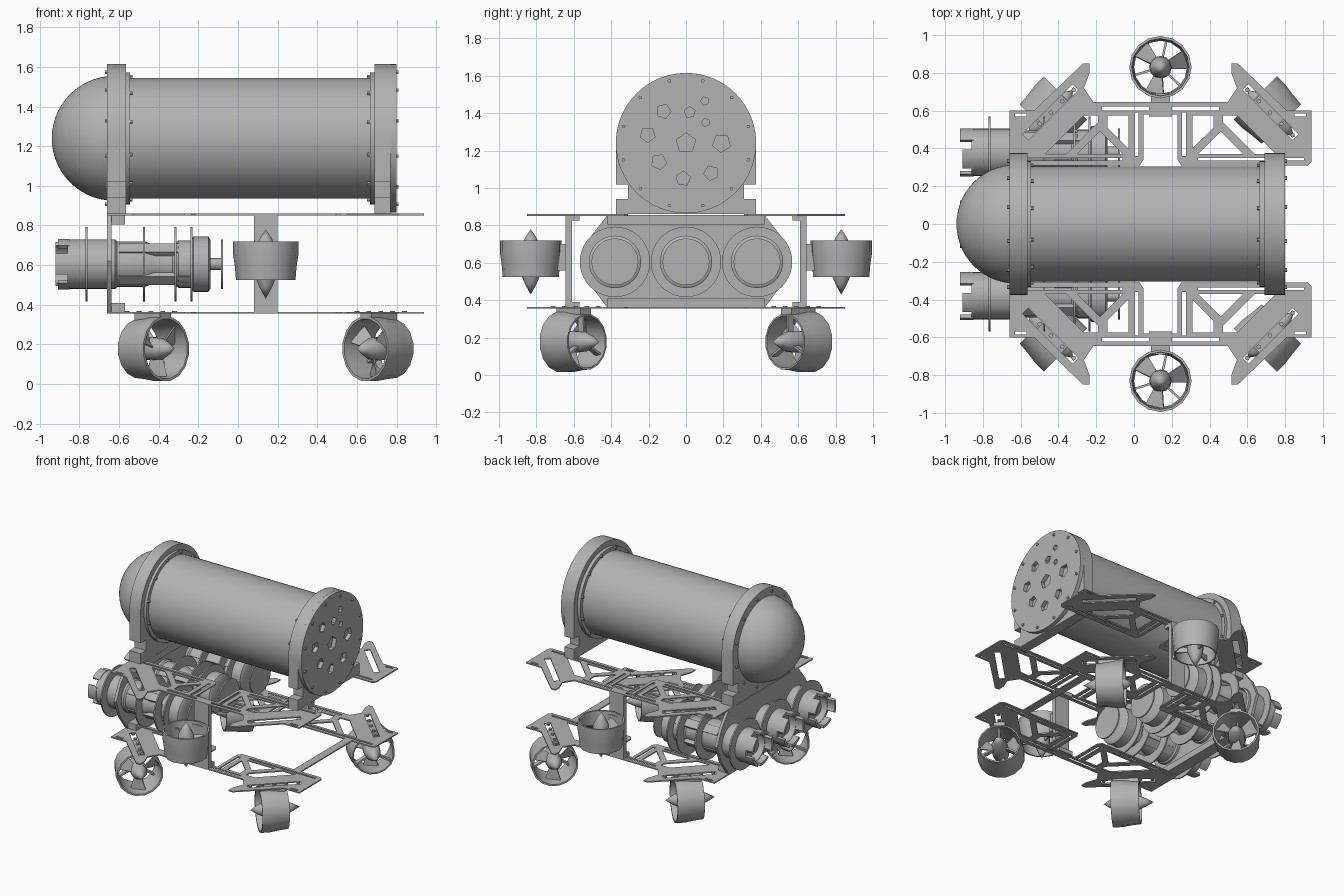
import bpy, bmesh
from math import sin, cos, pi, radians
from mathutils import Matrix, Vector

if "Cube" in bpy.data.objects:
    bpy.data.objects.remove(bpy.data.objects["Cube"])

GREY = bpy.data.materials.new("plain_grey")
GREY.use_nodes = True
GREY.diffuse_color = (0.45, 0.45, 0.45, 1)
GREY.node_tree.nodes["Principled BSDF"].inputs["Base Color"].default_value = GREY.diffuse_color

# Local (x, y, z) becomes world (y, z, x): profiles face along the hull
ALONG_X = Matrix(((0, 0, 1, 0), (1, 0, 0, 0), (0, 1, 0, 0), (0, 0, 0, 1)))
HULL_Z = 1.24
MID_X = 0.14  # the frame is symmetric about this x


def move(x, y, z):
    return Matrix.Translation((x, y, z))


def finish(name, bm, matrix=Matrix()):
    bm.transform(matrix)
    bmesh.ops.remove_doubles(bm, verts=bm.verts, dist=0.0002)
    bmesh.ops.recalc_face_normals(bm, faces=bm.faces)
    me = bpy.data.meshes.new(name)
    bm.to_mesh(me)
    bm.free()
    me.materials.append(GREY)
    me.shade_smooth()
    me.set_sharp_from_angle(angle=radians(35))
    ob = bpy.data.objects.new(name, me)
    bpy.context.collection.objects.link(ob)
    return ob


def lathe(name, profile, matrix, segments=32, closed=False):
    """Spin (radius, height) points about local z."""
    bm = bmesh.new()
    vs = [bm.verts.new((r, 0, h)) for r, h in profile]
    pairs = list(zip(vs, vs[1:])) + ([(vs[-1], vs[0])] if closed else [])
    es = [bm.edges.new(p) for p in pairs]
    bmesh.ops.spin(bm, geom=vs + es, cent=(0, 0, 0), axis=(0, 0, 1),
                   angle=2 * pi, steps=segments, use_merge=False)
    return finish(name, bm, matrix)


def box(name, lo, hi, matrix=Matrix()):
    lo, hi = Vector(lo), Vector(hi)
    bm = bmesh.new()
    bmesh.ops.create_cube(bm, size=1)
    return finish(name, bm, matrix @ Matrix.Translation((lo + hi) / 2)
                  @ Matrix.Diagonal((*(hi - lo), 1)))


def plate(name, loops, low, high, matrix=Matrix()):
    """Extrude an outline with holes from low to high along local z."""
    cu = bpy.data.curves.new(name, "CURVE")
    cu.dimensions, cu.fill_mode = "2D", "BOTH"
    cu.extrude = (high - low) / 2
    for loop in loops:
        sp = cu.splines.new("POLY")
        sp.points.add(len(loop) - 1)
        for p, (x, y) in zip(sp.points, loop):
            p.co = (x, y, 0, 1)
        sp.use_cyclic_u = True
    tmp = bpy.data.objects.new(name + "_outline", cu)
    bpy.context.collection.objects.link(tmp)
    dg = bpy.context.evaluated_depsgraph_get()
    me = bpy.data.meshes.new_from_object(tmp.evaluated_get(dg))
    bm = bmesh.new()
    bm.from_mesh(me)
    bpy.data.objects.remove(tmp)
    bpy.data.meshes.remove(me)
    return finish(name, bm, matrix @ move(0, 0, (low + high) / 2))


def ring(cx, cy, r, n, a0=0.0, span=2 * pi):
    steps = n if span > 6.28 else n - 1
    return [(cx + r * cos(a0 + span * i / steps), cy + r * sin(a0 + span * i / steps))
            for i in range(n)]


# Pressure hull and dome
HULL = move(0, 0, HULL_Z) @ ALONG_X
lathe("hull_tube", [(0, -0.6), (0.305, -0.6), (0.305, 0.72), (0, 0.72)], HULL, 64)
dome = [(0.315 * sin(pi / 2 * i / 14), -0.625 - 0.315 * cos(pi / 2 * i / 14)) for i in range(15)]
lathe("dome", dome + [(0, -0.6)], HULL, 56)
for name, a, b in (("front_flange", -0.57, -0.545), ("rear_flange", 0.665, 0.7)):
    lathe(name, [(0, a), (0.333, a), (0.333, b), (0, b)], HULL, 56)

# Clamps with stepped feet
half = [(0.375, 0), (0.375, -0.22), (0.31, -0.22), (0.31, -0.3), (0.375, -0.3), (0.375, -0.38)]
clamp = ring(0, 0, 0.375, 41, 0, pi) + [(-x, y) for x, y in half[1:]] + half[:0:-1]
plate("front_clamp", [clamp], -0.66, -0.565, HULL)
plate("rear_clamp", [clamp], 0.69, 0.77, HULL)

# End plate with five-sided ports
ports = [(0, 0, .055), (-.12, .17, .04), (.02, .165, .03), (.1, .225, .023), (.105, .11, .022),
         (.19, 0, .05), (.135, -.16, .04), (-.015, -.19, .04), (-.145, -.1, .042), (-.205, .045, .042)]
plate("end_plate", [ring(0, 0, 0.375, 64)] + [ring(y, z, r, 5, pi / 2 + 3 * y) for y, z, r in ports],
      0.77, 0.8, HULL)

# Flange bolts
for name, x, r in (("dome_bolt", -0.664, 0.345), ("front_bolt", -0.54, 0.322),
                   ("rear_bolt", 0.66, 0.322), ("end_bolt", 0.802, 0.345)):
    for y, z in ring(0, 0, r, 12, pi / 12):
        lathe(name, [(0, -0.008), (0.01, -0.008), (0.01, 0.008), (0, 0.008)],
              HULL @ move(y, z, x), 6)

# Upper and lower frame plates with lightening holes
edge = [(0.05, 0.58), (0.05, 0.34), (0.03, 0.31), (-0.64, 0.31), (-0.66, 0.33), (-0.66, 0.6),
        (-0.53, 0.6), (-0.27, 0.85), (-0.235, 0.85), (-0.235, 0.8), (-0.265, 0.72), (-0.215, 0.645)]
holes = [
    [(-0.59, 0.475), (-0.56, 0.445), (-0.295, 0.71), (-0.325, 0.74)],
    [(-0.47, 0.37), (-0.36, 0.37), (-0.19, 0.54), (-0.19, 0.575), (-0.265, 0.575)],
    [(-0.3, 0.37), (-0.06, 0.37), (-0.18, 0.49)],
    [(-0.14, 0.575), (-0.03, 0.575), (-0.03, 0.4), (-0.14, 0.51)],
    [(0.005, 0.36), (0.025, 0.36), (0.025, 0.59), (0.005, 0.59)],
    [(-0.17, 0.602), (0.08, 0.602), (0.08, 0.622), (-0.17, 0.622)],
    [(-0.63, 0.57), (-0.57, 0.57), (-0.57, 0.585), (-0.63, 0.585)],
    [(-0.62, 0.335), (-0.06, 0.335), (-0.06, 0.35), (-0.62, 0.35)],
]


def flip(loop):
    return [(2 * MID_X - x, y) for x, y in reversed(loop)]


frame = [edge + flip(edge)] + holes + [flip(h) for h in holes]
for level, z in (("upper", 0.851), ("lower", 0.355)):
    for side, s in (("left", 1), ("right", -1)):
        plate(f"{level}_{side}_frame_plate", frame, z, z + 0.009, Matrix.Diagonal((1, s, 1, 1)))
box("lower_cross_bar", (0.69, -0.32, 0.355), (0.75, 0.32, 0.364))

# Canister bulkhead with lips
CAN_Z, CAN_Y = 0.605, (-0.38, 0, 0.38)
bulk = [(0.42, 0.855), (0.51, 0.74), (0.565, 0.62), (0.51, 0.48), (0.42, 0.36)]
bulk += [(-y, z) for y, z in reversed(bulk)]
plate("canister_bulkhead", [bulk] + [ring(y, CAN_Z, 0.118, 32) for y in CAN_Y],
      -0.66, -0.638, ALONG_X)
for name, z in (("upper_lip", 0.805), ("lower_lip", 0.36)):
    box(name, (-0.65, -0.42, z), (-0.57, 0.42, z + 0.05))

# Three canisters with fins and a notched crown
body = [(0, -0.8), (0.125, -0.8), (0.125, -0.62), (0.115, -0.61), (0.115, -0.47), (0.095, -0.42),
        (0.095, -0.33), (0.12, -0.3), (0.12, -0.235), (0.14, -0.225), (0.14, -0.15), (0.125, -0.14),
        (0.03, -0.14), (0.03, -0.085), (0, -0.085)]
for y in CAN_Y:
    m = move(0, y, CAN_Z) @ ALONG_X
    lathe("canister_body", body, m)
    lathe("canister_collar", [(0.105, -0.86), (0.125, -0.86), (0.125, -0.76), (0.105, -0.76)], m, 32, True)
    lathe("canister_core", [(0, -0.86), (0.05, -0.85), (0.05, -0.78)], m, 20)
    for x, r in ((-0.765, 0.188), (-0.475, 0.188), (-0.315, 0.188), (-0.235, 0.188), (-0.08, 0.125)):
        lathe("canister_fin", [(0, x - 0.005), (r, x - 0.005), (r, x + 0.005), (0, x + 0.005)], m, 40)
    for k in range(5):
        a, span = k * 2 * pi / 5 + 0.2, 0.85
        tooth = ring(0, 0, 0.128, 8, a, span) + ring(0, 0, 0.108, 8, a + span, -span + 1e-6)[:8]
        plate("crown_tooth", [tooth], -0.92 + 0.012 * (k % 2), -0.85, m)
    for a in range(4):
        box("canister_rib", (0.08, -0.03, -0.6), (0.118, 0.03, -0.24),
            m @ Matrix.Rotation(a * pi / 2 + pi / 4, 4, "Z"))


# Ducted thruster about local z
def thruster(name, matrix):
    lathe(name + "_duct", [(0.15, -0.1), (0.156, -0.03), (0.165, 0.03), (0.165, 0.095),
                           (0.152, 0.095), (0.146, 0.02), (0.14, -0.1)], matrix, 16, True)
    lathe(name + "_hub", [(0, -0.195), (0.03, -0.14), (0.055, -0.08), (0.06, 0), (0.055, 0.06),
                          (0.03, 0.11), (0, 0.155)], matrix, 12)
    for k in range(3):
        turn = matrix @ Matrix.Rotation(k * 2 * pi / 3 + 0.3, 4, "Z")
        bm = bmesh.new()
        bmesh.ops.create_cube(bm, size=1)
        for v in bm.verts:  # blade widens and flattens towards its tip
            tip = v.co.x > 0
            w = Vector((0, v.co.y * (0.11 if tip else 0.06), v.co.z * 0.008))
            w.rotate(Matrix.Rotation(radians(25 if tip else 50), 3, "X"))
            v.co = w + Vector((0.14 if tip else 0.04, 0, 0.03))
        finish(name + "_blade", bm, turn)
        box(name + "_strut", (0.04, -0.006, -0.08), (0.147, 0.006, -0.04),
            turn @ Matrix.Rotation(pi / 3, 4, "Z"))


for side, s in (("left", 1), ("right", -1)):
    # Vertical thruster on its side post
    thruster(f"{side}_vertical_thruster", move(MID_X, s * 0.83, 0.625))
    mirror = Matrix.Diagonal((1, s, 1, 1))
    box(f"{side}_post", (0.08, 0.61, 0.36), (0.2, 0.645, 0.855), mirror)
    box(f"{side}_thruster_mount", (0.09, 0.64, 0.56), (0.19, 0.69, 0.7), mirror)
    for z in (0.36, 0.825):
        box(f"{side}_post_lip", (0.08, 0.57, z), (0.2, 0.62, z + 0.03), mirror)
    # Diagonal thrusters slung under the corner arms
    for end, e in (("front", -1), ("rear", 1)):
        spot = move(MID_X + e * 0.57, s * 0.6, 0.178)
        axis = Vector((-e, s, 0)).to_track_quat("Z", "Y").to_matrix().to_4x4()
        thruster(f"{side}_{end}_diagonal_thruster", spot @ axis @ Matrix.Rotation(pi / 16, 4, "Z"))
        box(f"{side}_{end}_hanger", (-0.09, -0.04, 0.145), (0.09, 0.04, 0.18),
            spot @ Matrix.Rotation(-e * s * pi / 4, 4, "Z"))
        # Bolts along the arm slot
        for t in (-0.12, -0.06, 0, 0.06, 0.12):
            lathe("arm_bolt", [(0, 0), (0.012, 0), (0.012, 0.014), (0, 0.014)],
                  move(MID_X + e * (0.58 - t), s * (0.59 + t), 0.355), 8)
